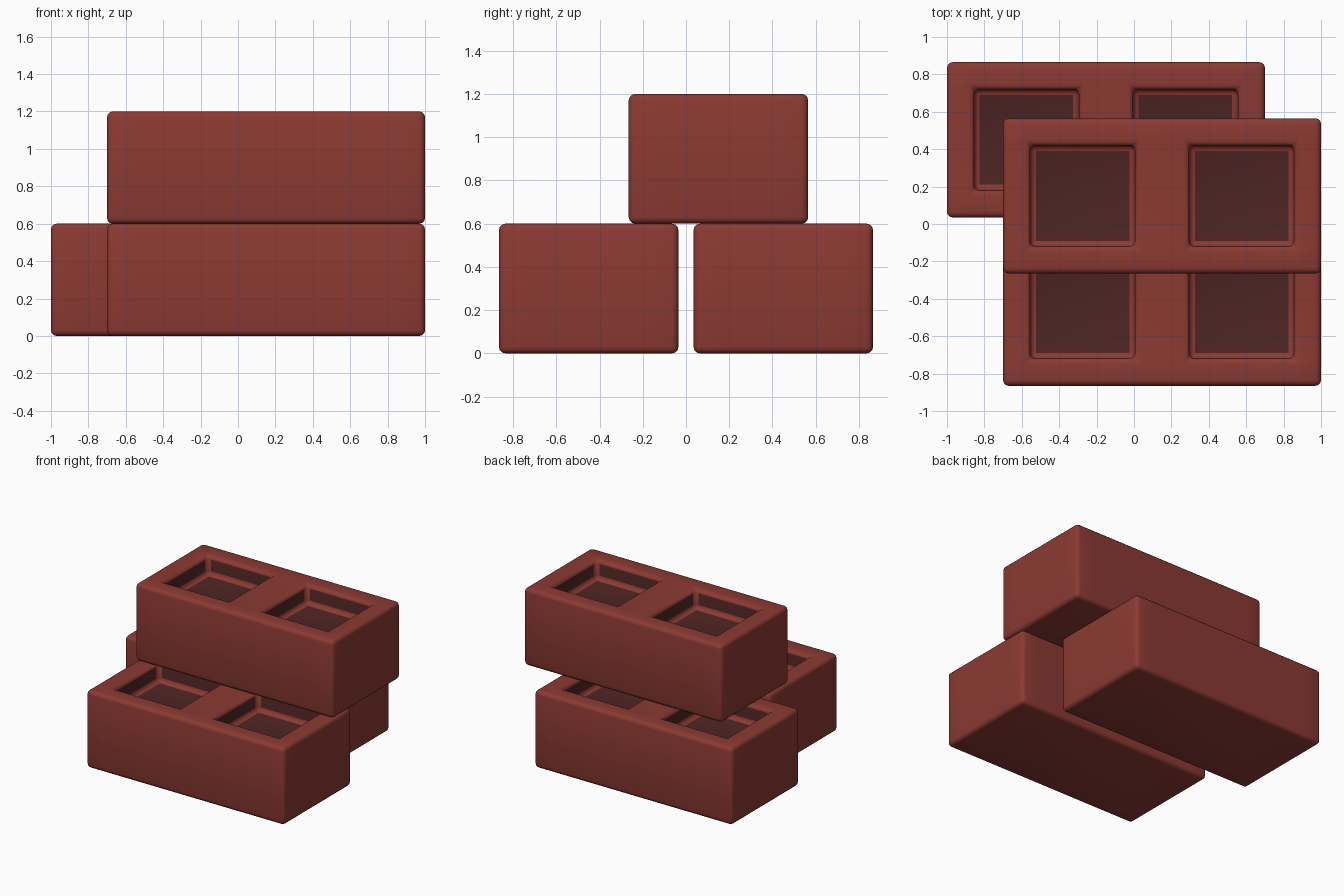
import bpy, bmesh

if "Cube" in bpy.data.objects:
    bpy.data.objects.remove(bpy.data.objects["Cube"])


def material(name, color):
    m = bpy.data.materials.new(name)
    m.diffuse_color = (*color, 1)
    m.use_nodes = True
    m.node_tree.nodes["Principled BSDF"].inputs["Base Color"].default_value = m.diffuse_color
    return m


RED = material("brick_red", (0.26, 0.042, 0.033))
DARK = material("pocket_dark", (0.075, 0.018, 0.016))

XS = [-0.85, -0.705, -0.145, 0.145, 0.705, 0.85]
YS = [-0.415, -0.27, 0.27, 0.415]
HEIGHT, DEPTH = 0.6, 0.15


def brick(name, x, y, z):
    bm = bmesh.new()
    # top face as a grid
    v = [[bm.verts.new((px, py, HEIGHT)) for py in YS] for px in XS]
    pockets = []
    for i in range(5):
        for j in range(3):
            f = bm.faces.new((v[i][j], v[i + 1][j], v[i + 1][j + 1], v[i][j + 1]))
            if j == 1 and i in (1, 3):
                pockets.append(f)
    # outer walls and underside
    rim = [e for e in bm.edges if e.is_boundary]
    walls = bmesh.ops.extrude_edge_only(bm, edges=rim)["geom"]
    low = [g for g in walls if isinstance(g, bmesh.types.BMVert)]
    bmesh.ops.translate(bm, verts=low, vec=(0, 0, -HEIGHT))
    bmesh.ops.holes_fill(bm, edges=[e for e in bm.edges if e.is_boundary], sides=0)
    # two sunken pockets with dark floors
    for f in pockets:
        new = bmesh.ops.extrude_discrete_faces(bm, faces=[f])["faces"][0]
        bmesh.ops.translate(bm, verts=new.verts, vec=(0, 0, -DEPTH))
        new.material_index = 1
        for e in new.edges:
            for side in e.link_faces:
                side.material_index = 1
    bmesh.ops.recalc_face_normals(bm, faces=bm.faces)
    # softened edges
    sharp = [e for e in bm.edges if e.calc_face_angle(0) > 0.5]
    bmesh.ops.bevel(bm, geom=sharp, offset=0.03, segments=3, profile=0.5,
                    affect='EDGES', clamp_overlap=True)
    for f in bm.faces:
        f.smooth = True
    me = bpy.data.meshes.new(name)
    bm.to_mesh(me)
    bm.free()
    me.materials.append(RED)
    me.materials.append(DARK)
    ob = bpy.data.objects.new(name, me)
    ob.location = (x, y, z)
    bpy.context.collection.objects.link(ob)


brick("back_brick", -0.15, 0.45, 0)
brick("front_brick", 0.15, -0.45, 0)
brick("top_brick", 0.15, 0.15, HEIGHT)
